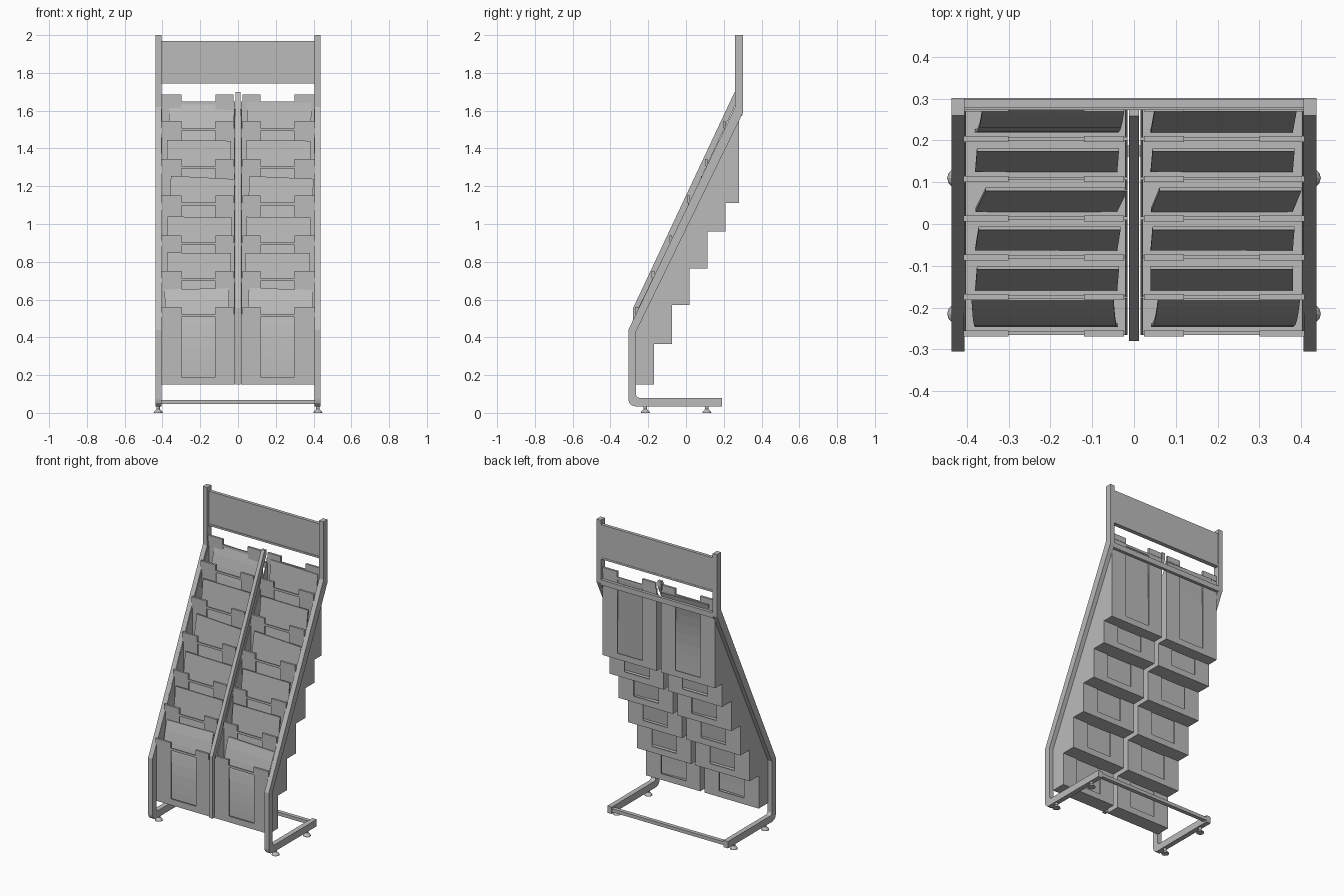
import bpy, bmesh, math
from mathutils import Vector

cube = bpy.data.objects.get("Cube")
if cube:
    bpy.data.objects.remove(cube, do_unlink=True)

grey = bpy.data.materials.new("light_grey")
grey.use_nodes = True
colour = (0.5, 0.5, 0.5, 1)
grey.diffuse_color = colour
grey.node_tree.nodes["Principled BSDF"].inputs["Base Color"].default_value = colour


def finish(name, bm):
    bmesh.ops.recalc_face_normals(bm, faces=bm.faces)
    mesh = bpy.data.meshes.new(name)
    bm.to_mesh(mesh)
    bm.free()
    mesh.materials.append(grey)
    obj = bpy.data.objects.new(name, mesh)
    bpy.context.collection.objects.link(obj)
    return obj


def add_box(bm, xr, yr, zr):
    lo, hi = (Vector(p) for p in zip(sorted(xr), yr, zr))
    verts = bmesh.ops.create_cube(bm, size=1)["verts"]
    for v in verts:
        v.co = (lo + hi) / 2 + v.co * (hi - lo)


def box(name, xr, yr, zr):
    bm = bmesh.new()
    add_box(bm, xr, yr, zr)
    return finish(name, bm)


def side_profile(name, x0, x1, points):
    """Extrude a (y, z) outline from x0 to x1."""
    bm = bmesh.new()
    face = bm.faces.new([bm.verts.new((x0, y, z)) for y, z in points])
    new = bmesh.ops.extrude_face_region(bm, geom=[face])["geom"]
    for v in new:
        if isinstance(v, bmesh.types.BMVert):
            v.co.x = x1
    return finish(name, bm)


def arc(cy, cz, r):
    """Quarter turn from straight down to the front."""
    return [(cy - r * math.sin(a), cz - r * math.cos(a))
            for a in (math.radians(d) for d in range(0, 91, 30))]


# Pocket layout: panel positions, floors and panel tops from front to back
ys = [-0.265, -0.178, -0.083, 0.01, 0.105, 0.2, 0.273]
floors = [0.15, 0.365, 0.57, 0.765, 0.96, 1.11]
tops = [0.56, 0.75, 0.94, 1.15, 1.345, 1.545, 1.685]
INNER, OUTER = 0.016, 0.408
WIN0, WIN1 = 0.12, 0.30
T = 0.008

# Bent side frames
outer = arc(-0.270, 0.070, 0.035)
inner = arc(-0.247, 0.098, 0.018)
frame = ([(0.19, 0.035)] + outer +
         [(-0.305, 0.44), (0.26, 1.62), (0.26, 2.0), (0.302, 2.0), (0.302, 1.59),
          (-0.265, 0.43)] + inner[::-1] + [(0.19, 0.08)])

# Stepped pocket side wall
wall = [(ys[0], floors[0]), (ys[0], 0.53), (0.281, 1.64)]
for i in range(5, -1, -1):
    wall += [(ys[i + 1] + T, floors[i + 1] if i < 5 else 1.5)] if i < 5 else []
    wall += [(ys[i + 1] + T, floors[i])]


def panel(name, s, y, z0, z1):
    """Pocket panel with a window, a notch and two folded tabs."""
    bm = bmesh.new()
    yr = (y, y + T)
    low = z1 - 0.037
    add_box(bm, (s * INNER, s * WIN0), yr, (z0, low))
    add_box(bm, (s * WIN1, s * OUTER), yr, (z0, low))
    add_box(bm, (s * WIN0, s * WIN1), yr, (z0, z0 + 0.04))
    add_box(bm, (s * WIN0, s * WIN1), yr, (low - 0.015, low))
    for a, b in ((INNER + 0.008, WIN0), (WIN1, OUTER)):
        add_box(bm, (s * a, s * b), (y - 0.004, y + 0.01), (low, z1))
    return finish(name, bm)


# Leaflet tilt in degrees, by row, for the model's right and left columns
tilts = {-1: [-1, 0.5, 1, 3, 0.5, 2], 1: [2, 0, 0.5, 2.5, 0.5, 1]}

for s, side in ((-1, "right"), (1, "left")):
    side_profile(f"{side}_frame", s * 0.405, s * 0.437, frame)

    # Levelling feet
    for y, place in ((-0.215, "front"), (0.11, "rear")):
        bm = bmesh.new()
        for r0, r1, z0, z1 in ((0.024, 0.022, 0, 0.006), (0.022, 0.009, 0.006, 0.02),
                               (0.009, 0.009, 0.02, 0.04)):
            part = bmesh.ops.create_cone(bm, cap_ends=True, segments=12, radius1=r0,
                                         radius2=r1, depth=z1 - z0)["verts"]
            bmesh.ops.translate(bm, verts=part, vec=(s * 0.423, y, (z0 + z1) / 2))
        finish(f"{side}_{place}_foot", bm)

    # Pocket walls
    side_profile(f"{side}_outer_wall", s * (OUTER - 0.006), s * OUTER, wall)
    side_profile(f"{side}_inner_wall", s * INNER, s * (INNER + 0.006), wall)

    # Front, dividing and back panels
    for j, y in enumerate(ys):
        panel(f"{side}_panel_{j + 1}", s, y, floors[max(j - 1, 0)], tops[j])

    # Pocket floors and leaflets
    for i, z in enumerate(floors):
        box(f"{side}_pocket_floor_{i + 1}", (s * INNER, s * OUTER),
            (ys[i], ys[i + 1] + T), (z, z + T))
        height = tops[i] + 0.1 - z - 0.015
        curved = i == 0 or (i == 5 and s < 0)
        lean = 0.063 if curved else 0.05
        power = 2.5 if curved else 1
        steps = 8 if curved else 1
        front = [(lean * (k / steps) ** power, height * k / steps) for k in range(steps + 1)]
        back = [(y + T, z2) for y, z2 in reversed(front)]
        leaflet = side_profile(f"{side}_leaflet_{i + 1}", -0.17, 0.17, front + back)
        leaflet.location = (s * 0.21, ys[i] + 0.019, z + 0.012)
        leaflet.rotation_euler.y = math.radians(tilts[s][i])

# Centre rail between the two columns
side_profile("centre_rail", -0.012, 0.012,
             [(-0.28, 0.15), (-0.28, 0.555), (0.258, 1.7), (0.275, 1.7), (0.275, 1.66),
              (-0.255, 0.53), (-0.255, 0.15)])

# Header board with its lower lip, and the cross bars
box("header_board", (-0.407, 0.407), (0.277, 0.299), (1.755, 1.97))
box("header_lip", (-0.407, 0.407), (0.273, 0.301), (1.745, 1.757))
box("upper_cross_bar", (-0.407, 0.407), (0.281, 0.30), (1.575, 1.61))
box("base_cross_bar", (-0.407, 0.407), (0.162, 0.188), (0.047, 0.069))
